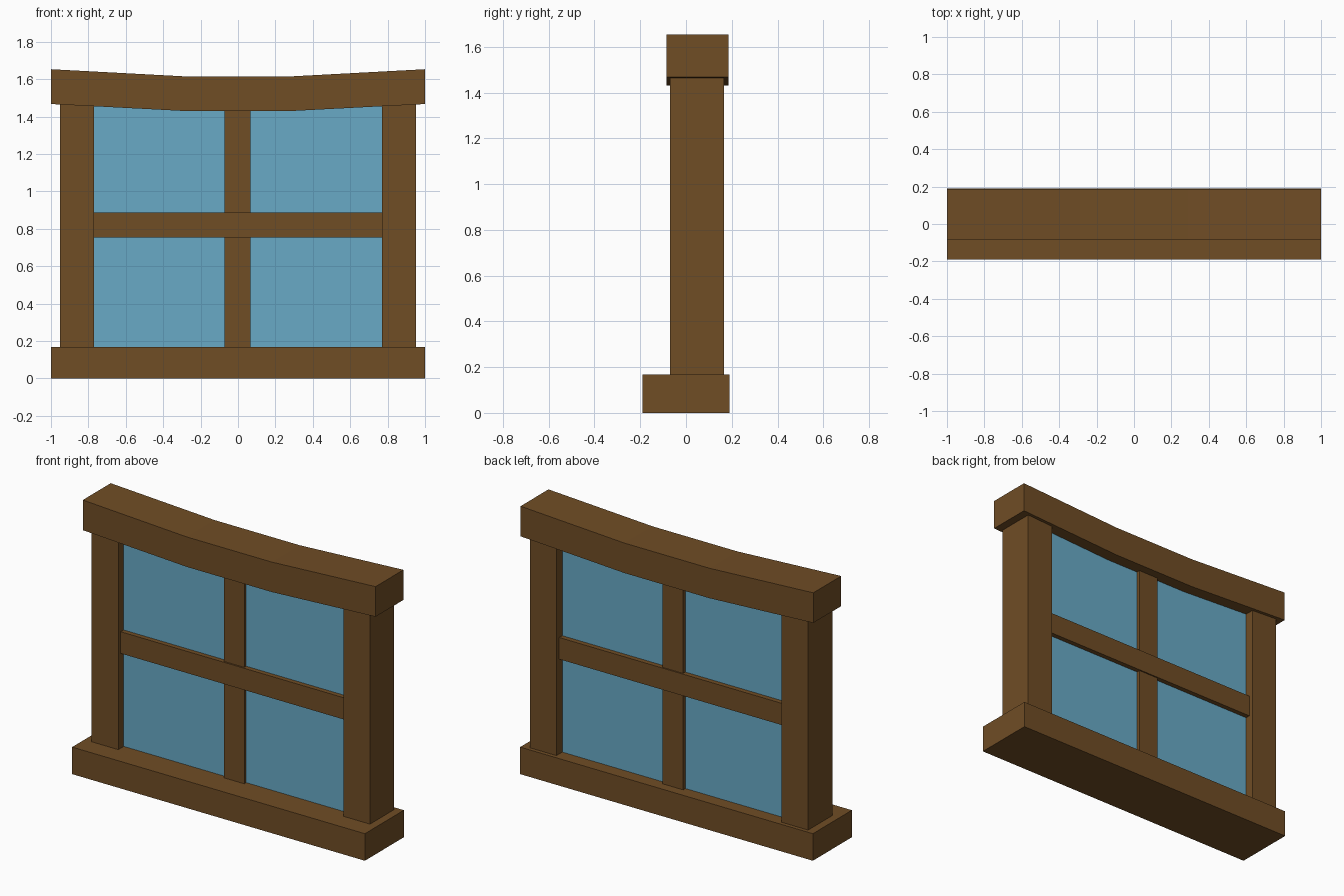
import bpy, bmesh

if "Cube" in bpy.data.objects:
    bpy.data.objects.remove(bpy.data.objects["Cube"])


def material(name, rgb):
    m = bpy.data.materials.new(name)
    m.diffuse_color = (*rgb, 1)
    m.use_nodes = True
    m.node_tree.nodes["Principled BSDF"].inputs["Base Color"].default_value = m.diffuse_color
    return m


wood = material("brown wood", (0.162, 0.074, 0.0185))
glass = material("blue glass", (0.138, 0.402, 0.565))


def extrude_profile(name, points, y0, y1, mat):
    """Prism from an x-z outline, extruded along y."""
    bm = bmesh.new()
    face = bm.faces.new([bm.verts.new((x, y0, z)) for x, z in points])
    ext = bmesh.ops.extrude_face_region(bm, geom=[face])
    verts = [v for v in ext["geom"] if isinstance(v, bmesh.types.BMVert)]
    bmesh.ops.translate(bm, verts=verts, vec=(0, y1 - y0, 0))
    bmesh.ops.recalc_face_normals(bm, faces=bm.faces)
    me = bpy.data.meshes.new(name)
    bm.to_mesh(me)
    bm.free()
    me.materials.append(mat)
    ob = bpy.data.objects.new(name, me)
    bpy.context.collection.objects.link(ob)
    return ob


def box(name, x0, x1, y0, y1, z0, z1, mat):
    return extrude_profile(name, [(x0, z0), (x1, z0), (x1, z1), (x0, z1)], y0, y1, mat)


# Sill at the bottom
box("sill", -1, 1, -0.19, 0.19, 0, 0.167, wood)

# Side posts
for side, x in (("left", -0.86), ("right", 0.86)):
    box(side + "_post", x - 0.091, x + 0.091, -0.07, 0.166, 0.167, 1.48, wood)

# Sagging lintel on top
top = [(1, 1.653), (0.29, 1.615), (-0.29, 1.615), (-1, 1.653)]
bottom = [(-1, 1.467), (-0.29, 1.43), (0.29, 1.43), (1, 1.467)]
extrude_profile("lintel", top + bottom, -0.086, 0.186, wood)

# Crossing bars
box("vertical_bar", -0.072, 0.068, -0.036, 0.131, 0.167, 1.46, wood)
box("horizontal_bar", -0.78, 0.77, -0.046, 0.139, 0.752, 0.886, wood)

# Glass slab
box("glass_pane", -0.79, 0.79, -0.017, 0.109, 0.15, 1.48, glass)
